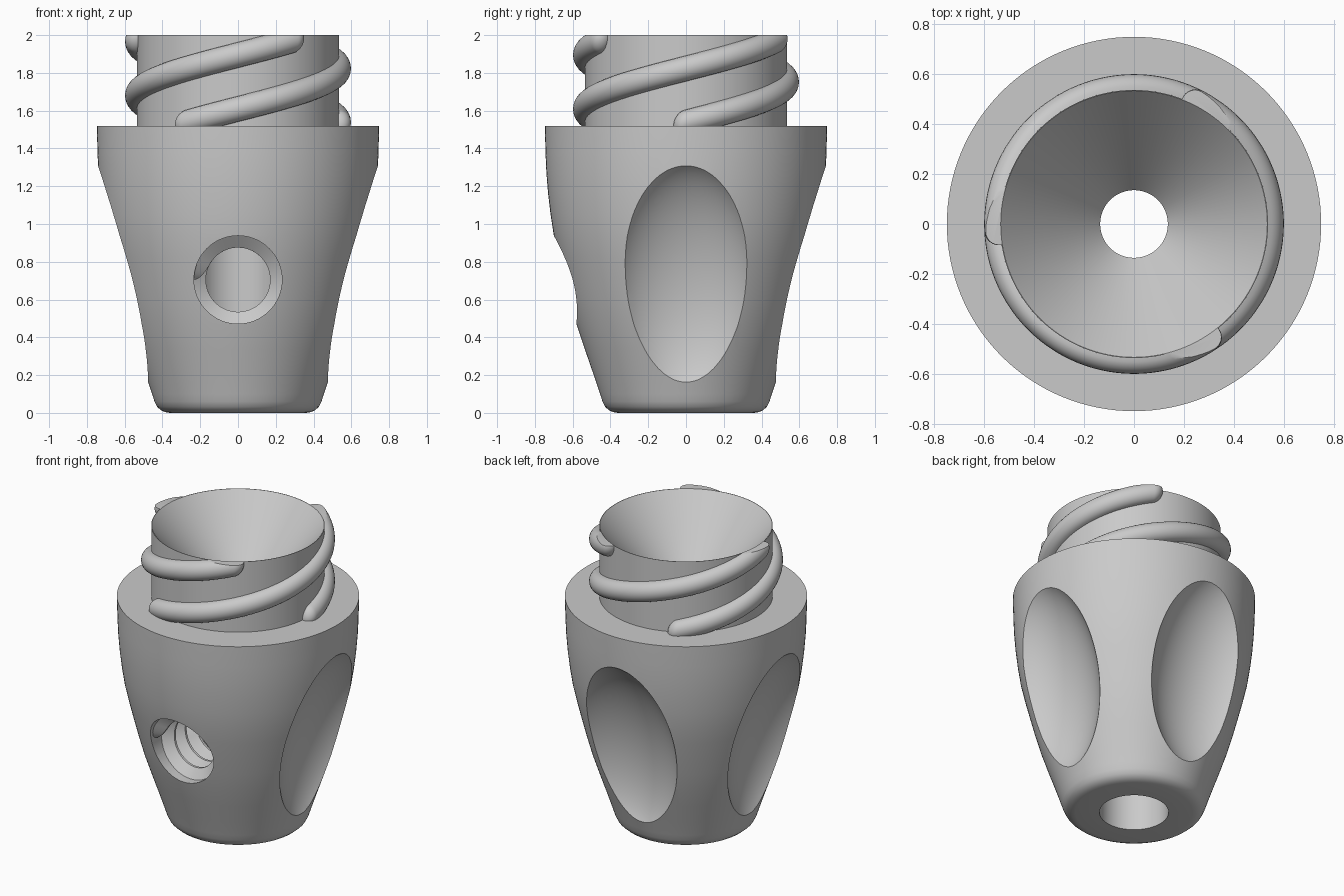
import bpy
import bmesh
from math import sin, cos, pi, radians, sqrt
from mathutils import Matrix, Vector

if "Cube" in bpy.data.objects:
    bpy.data.objects.remove(bpy.data.objects["Cube"])

grey = bpy.data.materials.new("neutral_grey")
grey.use_nodes = True
GREY = (0.59, 0.59, 0.59, 1)
grey.diffuse_color = GREY
grey.node_tree.nodes["Principled BSDF"].inputs["Base Color"].default_value = GREY


def make_object(name, bm):
    bmesh.ops.recalc_face_normals(bm, faces=bm.faces)
    mesh = bpy.data.meshes.new(name)
    bm.to_mesh(mesh)
    bm.free()
    mesh.materials.append(grey)
    obj = bpy.data.objects.new(name, mesh)
    bpy.context.collection.objects.link(obj)
    return obj


def smooth(obj, angle=30):
    bpy.ops.object.select_all(action="DESELECT")
    obj.select_set(True)
    bpy.context.view_layer.objects.active = obj
    bpy.ops.object.shade_smooth_by_angle(angle=radians(angle))


def bridge(bm, rings, closed):
    """Join neighbouring rings of vertices with quads."""
    n = len(rings[0])
    for i in range(len(rings) if closed else len(rings) - 1):
        a, b = rings[i], rings[(i + 1) % len(rings)]
        for j in range(n):
            k = (j + 1) % n
            bm.faces.new((a[j], a[k], b[k], b[j]))


def lathe(name, profile, steps=128):
    """Revolve a closed (radius, height) profile around z."""
    bm = bmesh.new()
    rings = []
    for i in range(steps):
        a = 2 * pi * i / steps
        rings.append([bm.verts.new((r * cos(a), r * sin(a), z)) for r, z in profile])
    bridge(bm, rings, True)
    return make_object(name, bm)


def coil(section, radius, start, turn, base, pitch, taper, inner=0.0, steps=160):
    """Sweep a (radial, axial) section along a helix with rounded tips."""
    bm = bmesh.new()
    rings = []
    length = turn * radius
    for i in range(steps + 1):
        # closer spacing near both tips
        f = (1 - cos(pi * i / steps)) / 2
        t = min(1, f * length / taper, (1 - f) * length / taper)
        s = max(0.03, sqrt(1 - (1 - t) ** 2))
        a = start + f * turn
        z = base + pitch * f * turn / (2 * pi)
        ring = []
        for dr, dz in section:
            r = max(inner, radius + dr * s)
            ring.append(bm.verts.new((r * cos(a), r * sin(a), z + dz * s)))
        rings.append(ring)
    bridge(bm, rings, False)
    bm.faces.new(rings[0])
    bm.faces.new(rings[-1])
    return bm


# Body: wide bottom bore, tapered grip, collar ledge, neck, funnel, narrow passage
body = lathe("body", [
    (0.213, 0), (0.36, 0), (0.385, 0.004), (0.408, 0.014), (0.428, 0.032),
    (0.442, 0.06), (0.455, 0.1), (0.49, 0.205), (0.535, 0.335), (0.58, 0.47),
    (0.614, 0.59), (0.645, 0.71), (0.674, 0.825), (0.70, 0.94), (0.717, 1.05),
    (0.73, 1.16), (0.739, 1.27), (0.744, 1.38), (0.747, 1.52),
    (0.535, 1.52), (0.535, 2), (0.532, 2), (0.135, 1.54),
    (0.135, 1.1), (0.213, 1.1)])

cutters = []

# Finger dimples on the right, back and left
for quarter in range(3):
    bm = bmesh.new()
    bmesh.ops.create_uvsphere(bm, u_segments=64, v_segments=40, radius=1)
    bm.transform(Matrix.Rotation(quarter * pi / 2, 4, "Z")
                 @ Matrix.Translation((0.747, 0, 0.698))
                 @ Matrix.Rotation(radians(12.5), 4, "Y")
                 @ Matrix.Diagonal((0.30, 0.407, 0.67, 1)))
    cutters.append(make_object("dimple_cutter", bm))

# Screw hole in the front, opening into the bottom bore
HOLE_Z = 0.705
bm = bmesh.new()
bmesh.ops.create_cone(bm, cap_ends=True, segments=64, radius1=0.233,
                      radius2=0.233, depth=0.9)
bm.transform(Matrix.Translation((0, -0.55, HOLE_Z)) @ Matrix.Rotation(pi / 2, 4, "X"))
cutters.append(make_object("hole_cutter", bm))

for cutter in cutters:
    mod = body.modifiers.new("cut", "BOOLEAN")
    mod.operation = "DIFFERENCE"
    mod.solver = "EXACT"
    mod.object = cutter

# Bake the cuts so that their rims can be kept sharp
graph = bpy.context.evaluated_depsgraph_get()
cut_mesh = bpy.data.meshes.new_from_object(body.evaluated_get(graph))
body.modifiers.clear()
body.data = cut_mesh
for cutter in cutters:
    bpy.data.objects.remove(cutter)
smooth(body, 22)

# Triple-start rounded thread around the neck, cut flush with the rim
circle = [(0.063 * cos(i * pi / 12), 0.068 * sin(i * pi / 12)) for i in range(24)]
for i in range(3):
    bm = coil(circle, 0.535, radians(233 + 120 * i), radians(196), 1.521, 0.857,
              0.06, inner=0.533)
    cut = bmesh.ops.bisect_plane(
        bm, geom=bm.verts[:] + bm.edges[:] + bm.faces[:],
        plane_co=Vector((0, 0, 2)), plane_no=Vector((0, 0, 1)), clear_outer=True)
    rim = [e for e in cut["geom_cut"] if isinstance(e, bmesh.types.BMEdge)]
    bmesh.ops.holes_fill(bm, edges=rim, sides=0)
    smooth(make_object("neck_thread_%d" % (i + 1), bm), 40)

# Screw thread inside the front hole
ridge = [(0.004, -0.058), (-0.063, -0.008), (-0.063, 0.008), (0.004, 0.058)]
bm = coil(ridge, 0.233, radians(180), radians(360 * 3), 0.2, 0.117, 0.12, steps=320)
bm.transform(Matrix.Translation((0, 0, HOLE_Z)) @ Matrix.Rotation(pi / 2, 4, "X"))
smooth(make_object("hole_thread", bm))
